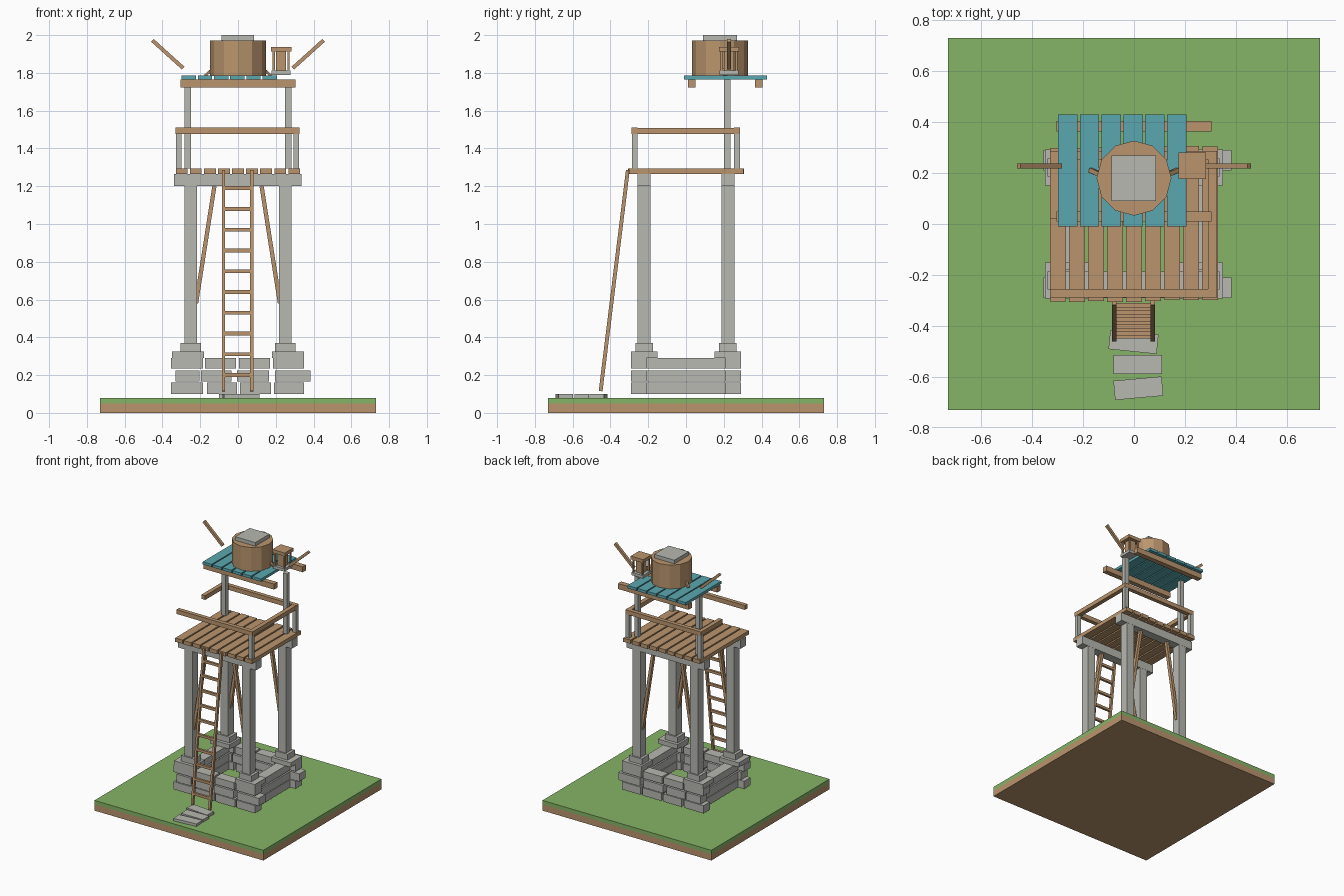
import bpy, bmesh, math, random
from mathutils import Vector, Matrix

if "Cube" in bpy.data.objects:
    bpy.data.objects.remove(bpy.data.objects["Cube"])

random.seed(4)


def material(name, rgb):
    m = bpy.data.materials.new(name)
    m.diffuse_color = (*rgb, 1)
    m.use_nodes = True
    m.node_tree.nodes["Principled BSDF"].inputs["Base Color"].default_value = m.diffuse_color
    return m


WOOD = material("wood", (0.49, 0.30, 0.155))
STONE = material("stone", (0.475, 0.48, 0.44))
GRASS = material("grass", (0.24, 0.46, 0.135))
TEAL = material("teal_paint", (0.105, 0.39, 0.435))


def finish(name, bm, mat):
    me = bpy.data.meshes.new(name)
    bm.to_mesh(me)
    bm.free()
    me.materials.append(mat)
    ob = bpy.data.objects.new(name, me)
    bpy.context.collection.objects.link(ob)
    return ob


def box(name, xr, yr, zr, mat, turn=0):
    """Box from three (low, high) ranges, optionally turned about z."""
    bm = bmesh.new()
    size = [r[1] - r[0] for r in (xr, yr, zr)]
    mid = Vector([(r[0] + r[1]) / 2 for r in (xr, yr, zr)])
    bmesh.ops.create_cube(bm, size=1, matrix=Matrix.Translation(mid)
                          @ Matrix.Rotation(turn, 4, 'Z') @ Matrix.Diagonal((*size, 1)))
    return finish(name, bm, mat)


def beam(name, p, q, w, d, mat):
    """Square-cut bar between two points."""
    p, q = Vector(p), Vector(q)
    axis = (q - p).normalized()
    side = Vector((0, 1, 0)) if abs(axis.x) > 0.05 else Vector((1, 0, 0))
    side = (side - axis * side.dot(axis)).normalized()
    rot = Matrix((side, axis.cross(side), axis)).transposed().to_4x4()
    bm = bmesh.new()
    bmesh.ops.create_cube(bm, size=1, matrix=Matrix.Translation((p + q) / 2) @ rot
                          @ Matrix.Diagonal((w, d, (q - p).length, 1)))
    return finish(name, bm, mat)


def around(c, h):
    return (c - h, c + h)


# Ground slab
box("ground_soil", (-.73, .73), (-.73, .73), (0, .05), WOOD)
box("ground_grass", (-.73, .73), (-.73, .73), (.05, .08), GRASS)

# Stepping stones
for y, x, a in ((-.463, -.002, -.10), (-.552, .015, 0), (-.645, .017, .09)):
    box("step_stone", around(x, .095), around(y, .038), (.08, .1), STONE, a)

# Stone foundation: three courses, front and back rows split into blocks
courses = (
    ((.10, .16), ((-.355, -.185), (-.165, -.005), (.01, .175), (.19, .35))),
    ((.165, .225), ((-.33, -.205), (-.195, -.035), (-.005, .165), (.195, .383))),
    ((.235, .29), ((-.355, -.185), (-.175, -.01), (.005, .17), (.185, .35))),
)
for zr, blocks in courses:
    for s in (-1, 1):
        for xr in blocks:
            box("foundation_block", xr, around(s * .25, .04), zr, STONE)
        box("foundation_side", around(s * .265, .04), (-.209, .209), zr, STONE)

# Columns with stepped footings, cap beams and diagonal braces
for sy in (-1, 1):
    y = sy * .222
    for sx in (-1, 1):
        x = sx * .25
        box("footing_lower", around(sx * .265, .085), around(y, .07), (.29, .325), STONE)
        box("footing_upper", around(x, .055), around(y, .046), (.325, .37), STONE)
        box("column", around(x, .034), around(y, .034), (.37, 1.2), STONE)
        beam("brace", (sx * .125, y, 1.2), (sx * .222, y, .58), .025, .022, WOOD)
    box("cap_beam", (-.34, .335), around(y, .035), (1.2, 1.265), STONE)

# Deck planks
for i in range(9):
    j = random.uniform(-.006, .006)
    box("deck_plank", around(-.298 + i * .0745, .0315), (-.302 + j, .302 + j),
        (1.265, 1.295), WOOD)

# Railing: three posts, with the left rail broken short
for x, y in ((.308, -.272), (.308, .27), (-.314, .27)):
    box("rail_post", around(x, .015), around(y, .015), (1.295, 1.476), STONE)
box("front_rail", (-.33, .325), (-.288, -.256), (1.476, 1.51), WOOD)
box("back_rail", (-.33, .325), (.254, .286), (1.476, 1.51), WOOD)
box("right_rail", (.291, .325), (-.256, .254), (1.476, 1.509), WOOD)
box("left_rail_stub", (-.33, -.298), (.02, .254), (1.476, 1.509), WOOD)

# Ladder
foot, head = Vector((0, -.452, .115)), Vector((0, -.308, 1.285))
for x in (-.077, .073):
    off = Vector((x, 0, 0))
    beam("ladder_rail", foot + off, head + off, .017, .02, WOOD)
for i in range(10):
    z = .2 + i * .11
    y = foot.y + (head.y - foot.y) * (z - foot.z) / (head.z - foot.z)
    box("ladder_rung", (-.07, .066), around(y, .009), around(z, .01), WOOD)

# Roof posts, beams and painted planks
for s in (-1, 1):
    box("roof_post", around(s * .265, .017), around(.218, .018), (1.295, 1.765), STONE)
for y in (.03, .384):
    box("roof_beam", (-.305, .305), around(y, .02), (1.722, 1.765), WOOD)
for i in range(6):
    box("roof_plank", around(-.26 + i * .0855, .038), (-.01, .43), (1.765, 1.786), TEAL)

# Water tank with lid
bm = bmesh.new()
bmesh.ops.create_cone(bm, cap_ends=True, segments=12, radius1=.147, radius2=.147, depth=.189,
                      matrix=Matrix.Translation((0, .18, 1.8775)))
finish("tank", bm, WOOD)
box("tank_lid", around(-.001, .087), around(.18, .089), (1.972, 2.0), STONE)

# Tank props and loose poles on both sides
for s in (-1, 1):
    beam("tank_prop", (s * .172, .212, 1.787), (s * .135, .195, 1.82), .018, .014, WOOD)
    beam("pole", (s * .29, .228, 1.825), (s * .453, .228, 1.972), .02, .02, WOOD)

# Lantern
lx, ly = .228, .228
box("lantern_base", around(lx, .05), around(ly, .05), (1.79, 1.812), STONE)
box("lantern_core", around(lx, .027), around(ly, .027), (1.812, 1.912), WOOD)
box("lantern_cap", around(lx, .054), around(ly, .052), (1.912, 1.938), WOOD)
for sx in (-1, 1):
    for sy in (-1, 1):
        box("lantern_post", around(lx + sx * .039, .006), around(ly + sy * .039, .006),
            (1.812, 1.912), WOOD)
